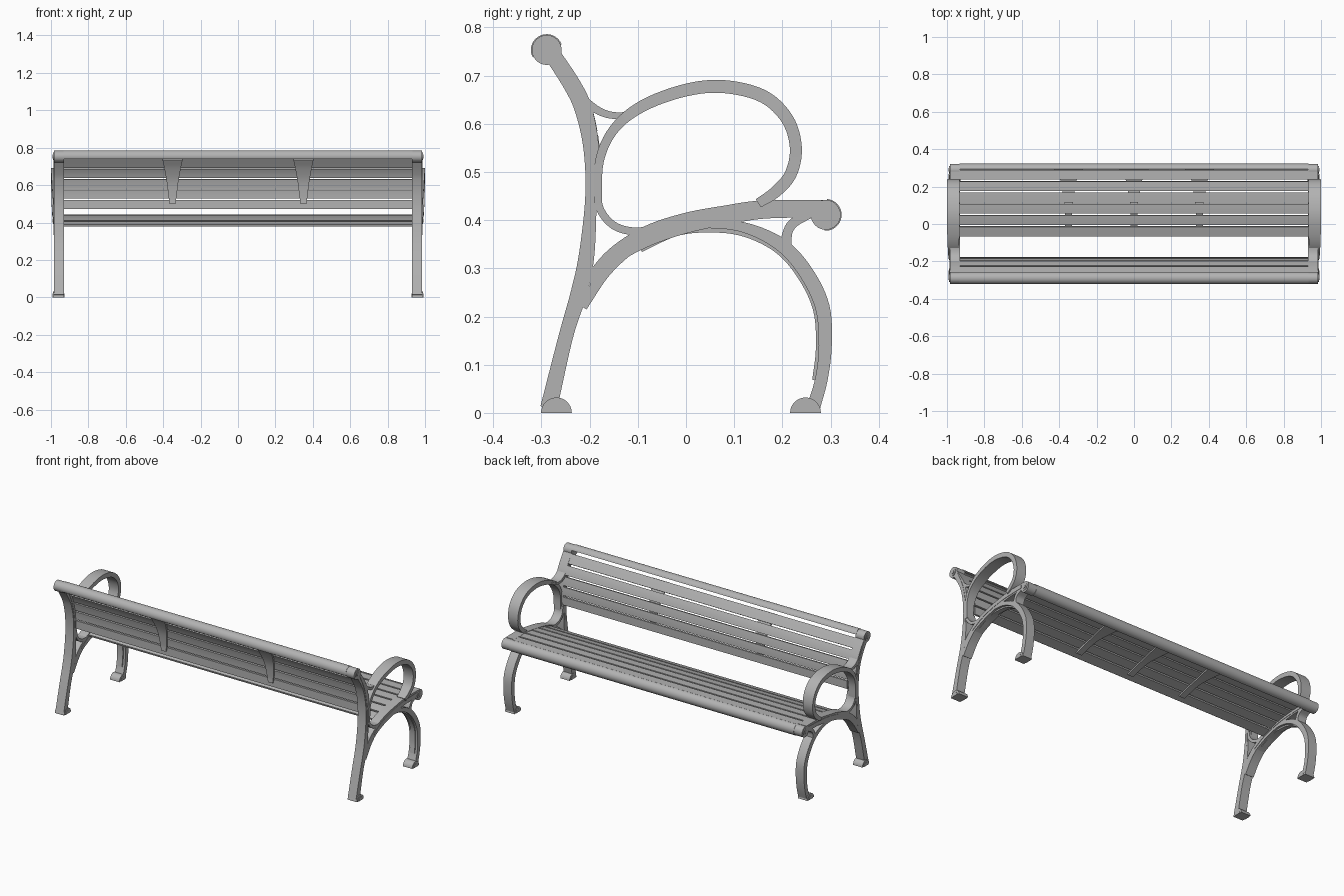
import bpy
import bmesh
from math import sin, cos, radians
from mathutils import Vector

default_cube = bpy.data.objects.get("Cube")
if default_cube:
    bpy.data.objects.remove(default_cube, do_unlink=True)

# Painted metal, one colour for the whole bench
metal = bpy.data.materials.new("grey_metal")
metal.use_nodes = True
metal.diffuse_color = (0.45, 0.45, 0.45, 1)
metal.node_tree.nodes["Principled BSDF"].inputs["Base Color"].default_value = metal.diffuse_color

END_X = 0.958      # middle of each end frame
HALF_FRAME = 0.027
HALF_SLAT = 0.932


def finish(name, bm, mirror):
    bmesh.ops.recalc_face_normals(bm, faces=bm.faces)
    mesh = bpy.data.meshes.new(name)
    bm.to_mesh(mesh)
    bm.free()
    mesh.materials.append(metal)
    obj = bpy.data.objects.new(name, mesh)
    bpy.context.collection.objects.link(obj)
    bpy.ops.object.select_all(action='DESELECT')
    obj.select_set(True)
    bpy.context.view_layer.objects.active = obj
    bpy.ops.object.shade_smooth_by_angle(angle=radians(35))
    if mirror:
        obj.modifiers.new("mirror", 'MIRROR').use_axis[0] = True
    return obj


def smooth_path(points, steps=6):
    """Catmull-Rom through points of (y, z, thickness, half width)."""
    pts = [Vector(p) for p in points]
    pts = [pts[0] * 2 - pts[1]] + pts + [pts[-1] * 2 - pts[-2]]
    path = []
    for a, b, c, d in zip(pts, pts[1:], pts[2:], pts[3:]):
        for i in range(steps):
            t = i / steps
            path.append(b + (c - a) * t / 2 + (a * 2 - b * 5 + c * 4 - d) * t * t / 2
                        + (b * 3 - a - c * 3 + d) * t ** 3 / 2)
    return path + [pts[-2]]


def strap(name, points, x=END_X, half=HALF_FRAME, mirror=True, steps=6):
    """Flat bar following a path in the side plane, rectangular in section."""
    points = [tuple(p) if len(p) > 3 else (*p, half) for p in points]
    path = smooth_path(points, steps)
    bm = bmesh.new()
    rings = []
    for i, p in enumerate(path):
        ahead, behind = path[min(i + 1, len(path) - 1)], path[max(i - 1, 0)]
        along = Vector((ahead[0] - behind[0], ahead[1] - behind[1])).normalized()
        side = Vector((-along.y, along.x)) * p[2] / 2
        rings.append([bm.verts.new((x + sx * p[3], p[0] + s * side.x, p[1] + s * side.y))
                      for sx, s in ((-1, -1), (1, -1), (1, 1), (-1, 1))])
    for r, q in zip(rings, rings[1:]):
        for k in range(4):
            bm.faces.new((r[k], r[k - 1], q[k - 1], q[k]))
    bm.faces.new(rings[0])
    bm.faces.new(rings[-1])
    return finish(name, bm, mirror)


def arc(y, z, r, start, end, count):
    angles = [radians(start + (end - start) * i / count) for i in range(count + 1)]
    return [(y + r * cos(a), z + r * sin(a)) for a in angles]


def prism(name, outline, x0, x1):
    bm = bmesh.new()
    face = bm.faces.new([bm.verts.new((x0, y, z)) for y, z in outline])
    moved = bmesh.ops.extrude_face_region(bm, geom=[face])["geom"]
    bmesh.ops.translate(bm, vec=(x1 - x0, 0, 0),
                        verts=[v for v in moved if isinstance(v, bmesh.types.BMVert)])
    return finish(name, bm, True)


# End frames: rear leg running up into the back post
strap("rear_leg_and_post", [
    (-.285, .01, .035), (-.249, .16, .03), (-.222, .25, .034), (-.206, .33, .032),
    (-.197, .45, .024), (-.197, .55, .032), (-.213, .63, .036), (-.236, .68, .036),
    (-.278, .745, .034)])

# Arch that becomes the curved front leg, with a narrower inner rib
arch = [(-.215, .22, .02), (-.165, .295, .022), (-.1, .35, .02), (-.02, .385, .018),
        (.06, .392, .018), (.13, .382, .022), (.2, .347, .028), (.25, .29, .03),
        (.283, .22, .03), (.289, .14, .027), (.281, .07, .026), (.264, .01, .028)]
strap("front_leg_arch", arch)
strap("arch_inner_rib", [(.02 + (y - .02) * .95, z * .97, .012) for y, z, t in arch[2:-1]],
      half=.014)

strap("seat_beam", [
    (-.2, .27, .03), (-.15, .325, .035), (-.08, .367, .042), (0, .394, .042),
    (.08, .41, .04), (.16, .422, .038), (.28, .424, .036)])

# Looped armrest, widest over the top
strap("arm_loop", [
    (-.182, .43, .016, .022), (-.18, .52, .018, .024), (-.15, .588, .02, .028),
    (-.09, .637, .024, .031), (0, .67, .026, .034), (.08, .677, .027, .034),
    (.16, .657, .027, .034), (.21, .61, .026, .034), (.228, .55, .025, .032),
    (.217, .495, .025, .03), (.185, .458, .024, .028), (.15, .435, .02, .026)],
    x=.966)

# Small curved braces that fill the corners of the frame
strap("arm_brace", [
    (-.242, .69, .02), (-.207, .645, .018), (-.165, .62, .015), (-.12, .619, .013),
    (-.08, .638, .012)])
strap("seat_brace", [
    (-.186, .46, .016), (-.177, .42, .016), (-.15, .389, .016), (-.11, .377, .016),
    (-.06, .382, .014)])
strap("front_leg_brace", [
    (.207, .345, .024), (.211, .375, .02), (.224, .395, .02), (.255, .412, .018)])

# Raised decorative lines on the faces of the frame
strap("post_rib", [
    (-.262, .735, .014), (-.222, .65, .013), (-.2, .56, .012), (-.194, .47, .008),
    (-.196, .38, .004)], half=HALF_FRAME + .002)
strap("beam_rib", [
    (-.135, .337, .008), (-.06, .378, .012), (.02, .402, .014), (.12, .418, .016),
    (.262, .424, .018)], half=HALF_FRAME + .002)

# Scroll discs and rounded feet
for label, y, z in (("top", -.289, .753), ("seat", .29, .411)):
    for step, radius in enumerate((.031, .02, .01)):
        prism(f"{label}_scroll_{step}", arc(y, z, radius, 0, 345, 23),
              END_X - HALF_FRAME, END_X + HALF_FRAME + step * .003)
for label, y in (("rear", -.269), ("front", .248)):
    for step, radius in enumerate((.032, .02)):
        prism(f"{label}_foot_{step}", arc(y, 0, radius, 0, 180, 14),
              .929 - step * .002, .99 + step * .003)

# Rolled edge rails along the top of the back and the front of the seat
strap("top_rail", [(*p, .007) for p in arc(-.289, .753, .0295, 20, 205, 16)],
      x=0, half=HALF_SLAT, mirror=False, steps=1)
strap("seat_front_rail", [(*p, .007) for p in arc(.29, .411, .0295, 85, -95, 16)],
      x=0, half=HALF_SLAT, mirror=False, steps=1)

# Slats follow the curve of the seat and of the back
seat_curve = smooth_path([(-.08, .379), (0, .405), (.06, .42), (.12, .429),
                          (.2, .435), (.3, .436)])
back_curve = smooth_path([(-.183, .46), (-.185, .55), (-.2, .63), (-.222, .68),
                          (-.265, .745)])


def point_at(path, axis, value):
    for a, b in zip(path, path[1:]):
        if a[axis] <= value <= b[axis]:
            return a.lerp(b, (value - a[axis]) / (b[axis] - a[axis]))
    return path[-1]


def slats(name, path, axis, first, pitch, width, count):
    for n in range(count):
        low = first + n * pitch
        spots = [point_at(path, axis, low + width * f) for f in (0, .5, 1)]
        strap(f"{name}_{n + 1}", [(*p, .012) for p in spots],
              x=0, half=HALF_SLAT, mirror=False, steps=2)


slats("seat_slat", seat_curve, 0, -.065, .0605, .0515, 6)
slats("back_slat", back_curve, 1, .473, .0555, .047, 5)

# Tapered support straps behind the slats
seat_support = [(-.03, .018), (.05, .019), (.11, .022), (.17, .032), (.235, .044), (.295, .08)]
back_support = [(.5, .015), (.54, .021), (.62, .031), (.69, .043), (.74, .054)]
seat_points = []
for y, half in seat_support:
    spot = point_at(seat_curve, 0, y)
    seat_points.append((spot.x, spot.y - .01, .01, half))
back_points = []
for z, half in back_support:
    spot = point_at(back_curve, 1, z)
    back_points.append((spot.x - .01, spot.y - .002, .01, half))
strap("seat_support_middle", seat_points, x=0, mirror=False)
strap("seat_support_side", seat_points, x=.35)
strap("back_support", back_points, x=.35)
